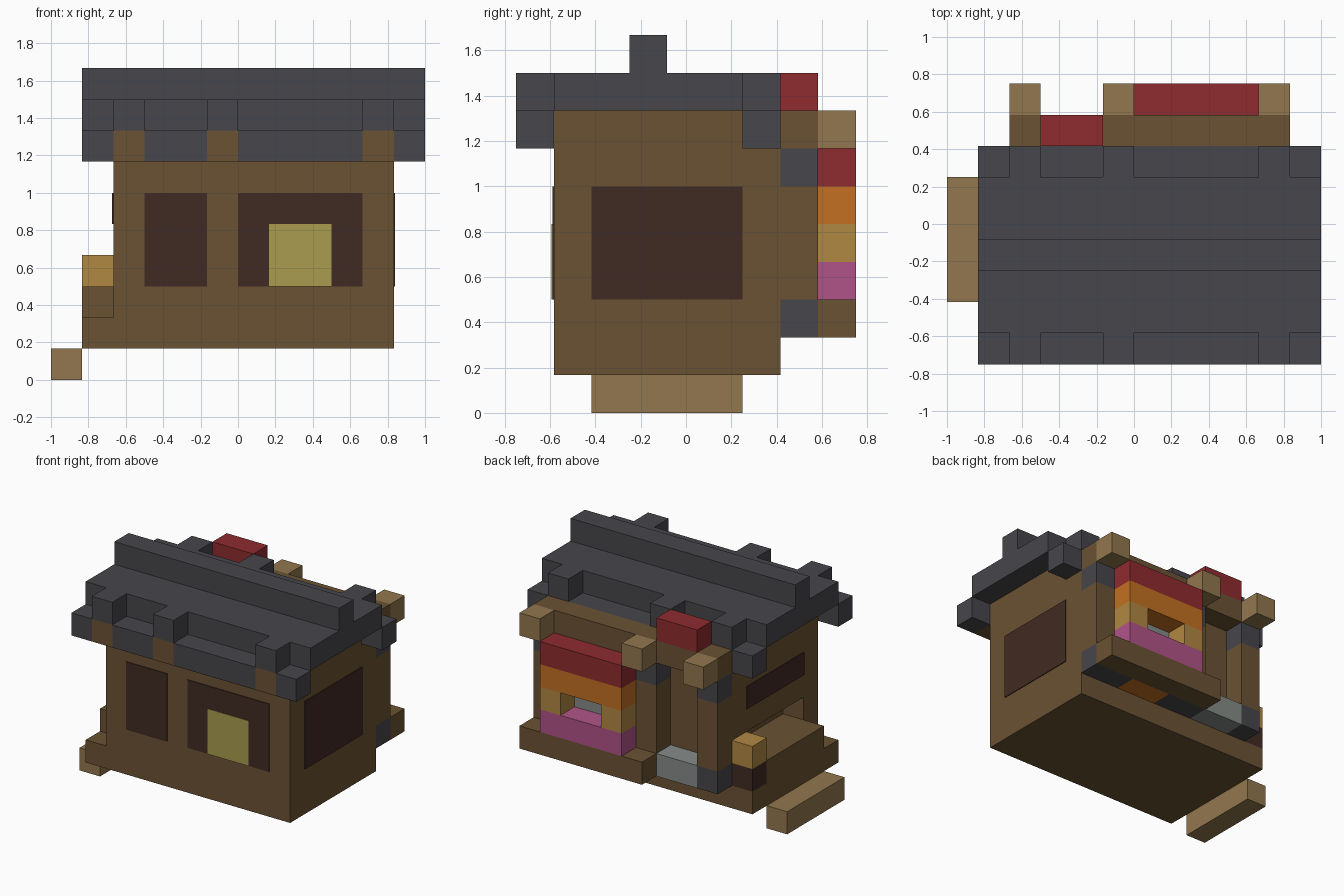
import bpy
import bmesh
from mathutils import Vector

old = bpy.data.objects.get("Cube")
if old:
    bpy.data.objects.remove(old)

UNIT = 1 / 6                          # one building block
ORIGIN = Vector((-1, -0.75, 0))       # corner of the block grid
PLATE = 0.006                         # thickness of painted panels


def linear(c):
    return c / 12.92 if c <= 0.04045 else ((c + 0.055) / 1.055) ** 2.4


def material(name, hexcode):
    rgb = [linear(v / 255) for v in bytes.fromhex(hexcode)]
    mat = bpy.data.materials.new(name)
    mat.use_nodes = True
    mat.diffuse_color = (*rgb, 1)
    shader = mat.node_tree.nodes["Principled BSDF"]
    shader.inputs["Base Color"].default_value = (*rgb, 1)
    shader.inputs["Roughness"].default_value = 0.9
    return mat


slate = material("slate grey", "47474c")
timber = material("brown timber", "6b5233")
pale = material("pale timber", "92774e")
dark = material("dark window", "402a22")
yellow = material("yellow light", "aa9c50")
red = material("red", "8f2b2f")
orange = material("orange", "c27022")
amber = material("amber", "b08842")
pink = material("pink", "b05488")
white = material("light grey", "868b88")


def solid(name, mat, *boxes):
    """One object made of boxes, each given as (x, x, y, y, z, z) in blocks."""
    bm = bmesh.new()
    for x0, x1, y0, y1, z0, z1 in boxes:
        low, high = Vector((x0, y0, z0)), Vector((x1, y1, z1))
        for v in bmesh.ops.create_cube(bm, size=1)["verts"]:
            part = Vector(c + 0.5 for c in v.co)
            v.co = ORIGIN + UNIT * (low + part * (high - low))
    mesh = bpy.data.meshes.new(name)
    bm.to_mesh(mesh)
    bm.free()
    mesh.materials.append(mat)
    obj = bpy.data.objects.new(name, mesh)
    bpy.context.collection.objects.link(obj)
    return obj


t = PLATE / UNIT
BEAMS = (2, 5, 10)                    # columns that carry beams
GAPS = ((1, 2), (3, 5), (6, 10), (11, 12))

# Floor slab and walls, with a serving hatch in one side
solid("floor_slab", timber, (1, 11, 1, 7, 1, 2))
solid("walls", timber, (3, 11, 1, 7, 2, 7))
solid("hatch_wall", timber,
      (2, 3, 1, 7, 2, 3), (2, 3, 1, 7, 4, 7),
      (2, 3, 1, 2, 3, 4), (2, 3, 6, 7, 3, 4))
solid("gable", timber, (2, 11, 1, 6, 7, 8))

# Painted windows
solid("front_windows", dark, (3, 5, 1 - t, 1, 3, 6), (6, 10, 1 - t, 1, 3, 6))
solid("lit_window", yellow, (7, 9, 1 - 1.6 * t, 1, 3, 5))
solid("left_window", dark, (11, 11 + t, 2, 6, 3, 6))
solid("right_window", dark, (2 - t, 2, 2, 6, 5, 6))

# Stepped roof with notched eaves
solid("roof_deck", slate, (1, 12, 1, 6, 8, 9))
solid("roof_ridge", slate, (1, 12, 3, 4, 9, 10))
solid("front_eave", slate, *[(a, b, 0, 1, 7, 8) for a, b in GAPS])
solid("back_eave", slate, (1, 12, 6, 7, 7, 8))
solid("eave_caps", slate,
      *[(x, x + 1, y, y + 1, 8, 9) for x in BEAMS for y in (0, 6)])
solid("front_beam_ends", timber, *[(x, x + 1, 0, 1, 7, 8) for x in BEAMS])

# Back porch: lintel, posts and beam ends
solid("back_lintel", timber, (2, 11, 7, 8, 7, 8))
solid("back_beam_ends", pale, *[(x, x + 1, 8, 9, 7, 8) for x in BEAMS])
solid("post_shafts", timber, *[(x, x + 1, 7, 8, 3, 6) for x in BEAMS])
solid("post_caps", slate,
      *[(x, x + 1, 7, 8, z, z + 1) for x in BEAMS for z in (2, 6)])
solid("porch_sign", red, (3, 5, 7, 8, 8, 9))
solid("door_step", white, (3, 5, 7, 8, 2, 3))

# Back bay behind the striped shopfront
solid("bay_base", slate, (6, 7, 7, 8, 2, 3), (9, 10, 7, 8, 2, 3))
solid("bay_hearth", orange, (7, 9, 7, 8, 2, 3))
solid("bay_wall", timber, (6, 10, 7, 8, 3, 4), (6, 10, 7, 8, 5, 7),
      (6, 7, 7, 8, 4, 5), (9, 10, 7, 8, 4, 5))
solid("bay_pane", white, (7, 9, 7, 8, 4, 5))
solid("bay_ledge", timber, (5, 11, 8, 9, 2, 3))

# Striped shopfront with an opening in the amber row
for name, mat, z in (("pink_stripe", pink, 3), ("orange_stripe", orange, 5),
                     ("red_stripe", red, 6)):
    solid(name, mat, (6, 10, 8, 9, z, z + 1))
solid("amber_stripe", amber, (6, 7, 8, 9, 4, 5), (9, 10, 8, 9, 4, 5))

# Side counter, lamp and step
solid("side_counter", timber, (1, 2, 2, 6, 2, 3))
solid("lamp_base", dark, (1, 2, 6, 7, 2, 3))
solid("lamp", amber, (1, 2, 6, 7, 3, 4))
solid("side_step", pale, (0, 1, 2, 6, 0, 1))
